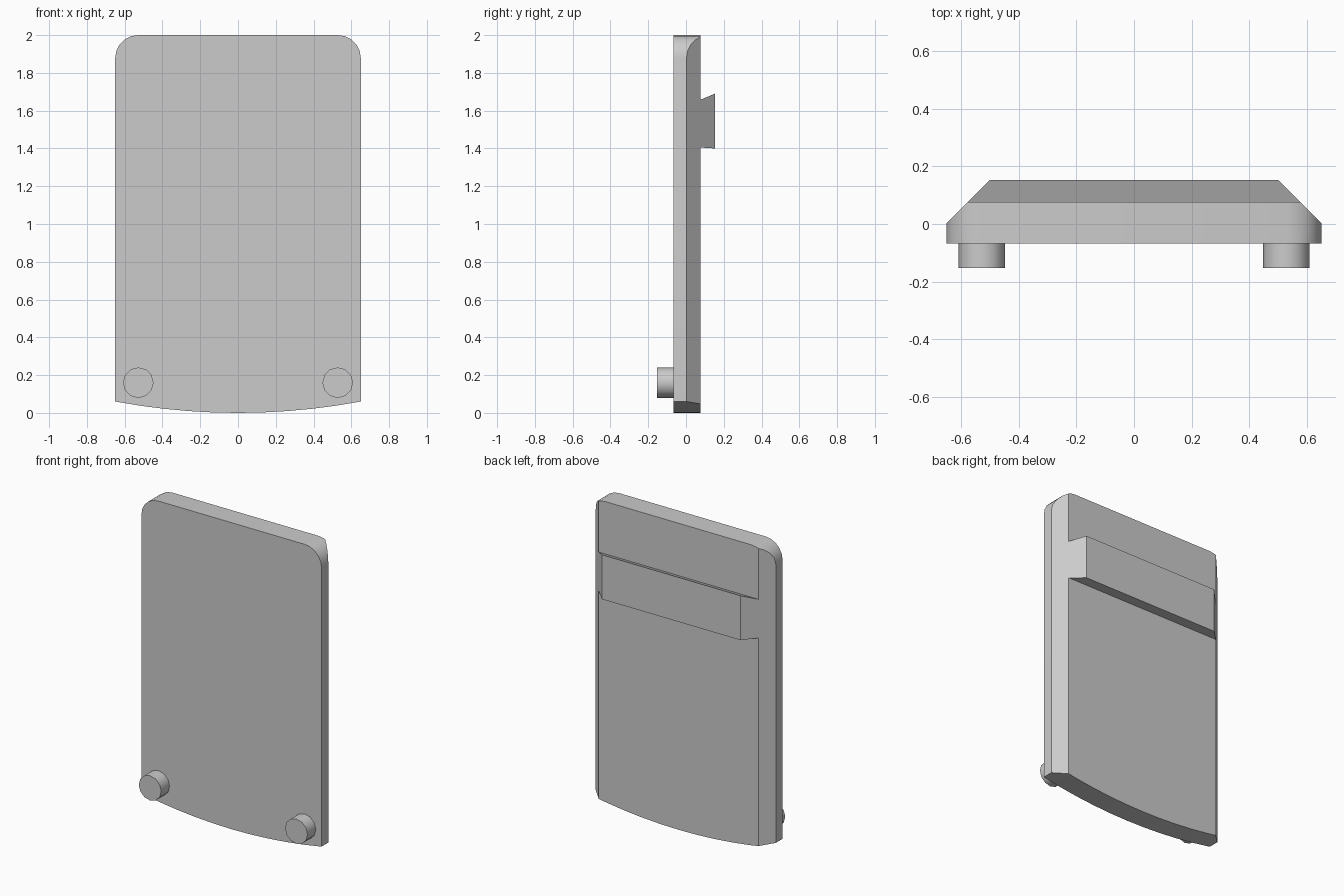
import bpy, bmesh
from math import cos, sin, pi, radians, sqrt
from mathutils import Vector

if "Cube" in bpy.data.objects:
    bpy.data.objects.remove(bpy.data.objects["Cube"])

W, H = 0.65, 2.0
FRONT, BREAK, BACK, DEPTH = -0.067, 0.003, 0.077, 0.153


def prism(name, points, direction, cuts=()):
    """Extrude a planar outline, then trim it with (point, normal) planes."""
    bm = bmesh.new()
    face = bm.faces.new([bm.verts.new(p) for p in points])
    ext = bmesh.ops.extrude_face_region(bm, geom=[face])
    moved = [v for v in ext["geom"] if isinstance(v, bmesh.types.BMVert)]
    bmesh.ops.translate(bm, verts=moved, vec=Vector(direction))
    for co, no in cuts:
        res = bmesh.ops.bisect_plane(bm, geom=bm.verts[:] + bm.edges[:] + bm.faces[:],
                                     plane_co=co, plane_no=no, clear_outer=True)
        edges = [e for e in res["geom_cut"] if isinstance(e, bmesh.types.BMEdge)]
        bmesh.ops.contextual_create(bm, geom=edges)
    bmesh.ops.recalc_face_normals(bm, faces=bm.faces[:])
    mesh = bpy.data.meshes.new(name)
    bm.to_mesh(mesh)
    bm.free()
    obj = bpy.data.objects.new(name, mesh)
    bpy.context.collection.objects.link(obj)
    return obj


def activate(obj):
    bpy.ops.object.select_all(action='DESELECT')
    obj.select_set(True)
    bpy.context.view_layer.objects.active = obj


# Side profile: flat plate with a hooked rail on the back
side = [(FRONT, -0.1), (BACK, -0.1), (BACK, 1.405), (DEPTH, 1.40),
        (DEPTH, 1.69), (BACK, 1.658), (BACK, 2.1), (FRONT, 2.1)]
plate = prism("plate_with_rail", [(-0.8, y, z) for y, z in side], (1.6, 0, 0))

# Front outline: rounded top corners and bowed bottom edge
R, SEG, SAG, BOW = 0.12, 5, 0.06, 10
bow_r = (W * W + SAG * SAG) / (2 * SAG)
outline = []
for i in range(BOW + 1):
    x = -W + 2 * W * i / BOW
    outline.append((x, bow_r - sqrt(bow_r * bow_r - x * x)))
for cx, start in ((W - R, 0), (R - W, pi / 2)):
    for i in range(SEG + 1):
        a = start + pi / 2 * i / SEG
        outline.append((cx + R * cos(a), H - R + R * sin(a)))

# Long 45 degree bevels down both back edges, shared by plate and rail
bevels = [((s * W, BREAK, 0), (s, 1, 0)) for s in (-1, 1)]
cutter = prism("outline_cutter", [(x, -0.3, z) for x, z in outline], (0, 0.6, 0), bevels)
cutter.hide_render = True

activate(plate)
mod = plate.modifiers.new("outline", 'BOOLEAN')
mod.operation, mod.solver, mod.object = 'INTERSECT', 'EXACT', cutter
bpy.ops.object.modifier_apply(modifier=mod.name)
bpy.data.objects.remove(cutter)
bpy.ops.object.shade_smooth_by_angle(angle=radians(35))

# Two round pegs at the lower front corners
for label, s in (("left", -1), ("right", 1)):
    ring = [(s * 0.528 + 0.081 * cos(2 * pi * i / 12), -DEPTH,
             0.16 + 0.081 * sin(2 * pi * i / 12)) for i in range(12)]
    peg = prism(label + "_peg", ring, (0, FRONT + DEPTH, 0))
    activate(peg)
    bpy.ops.object.shade_smooth_by_angle(angle=radians(35))
